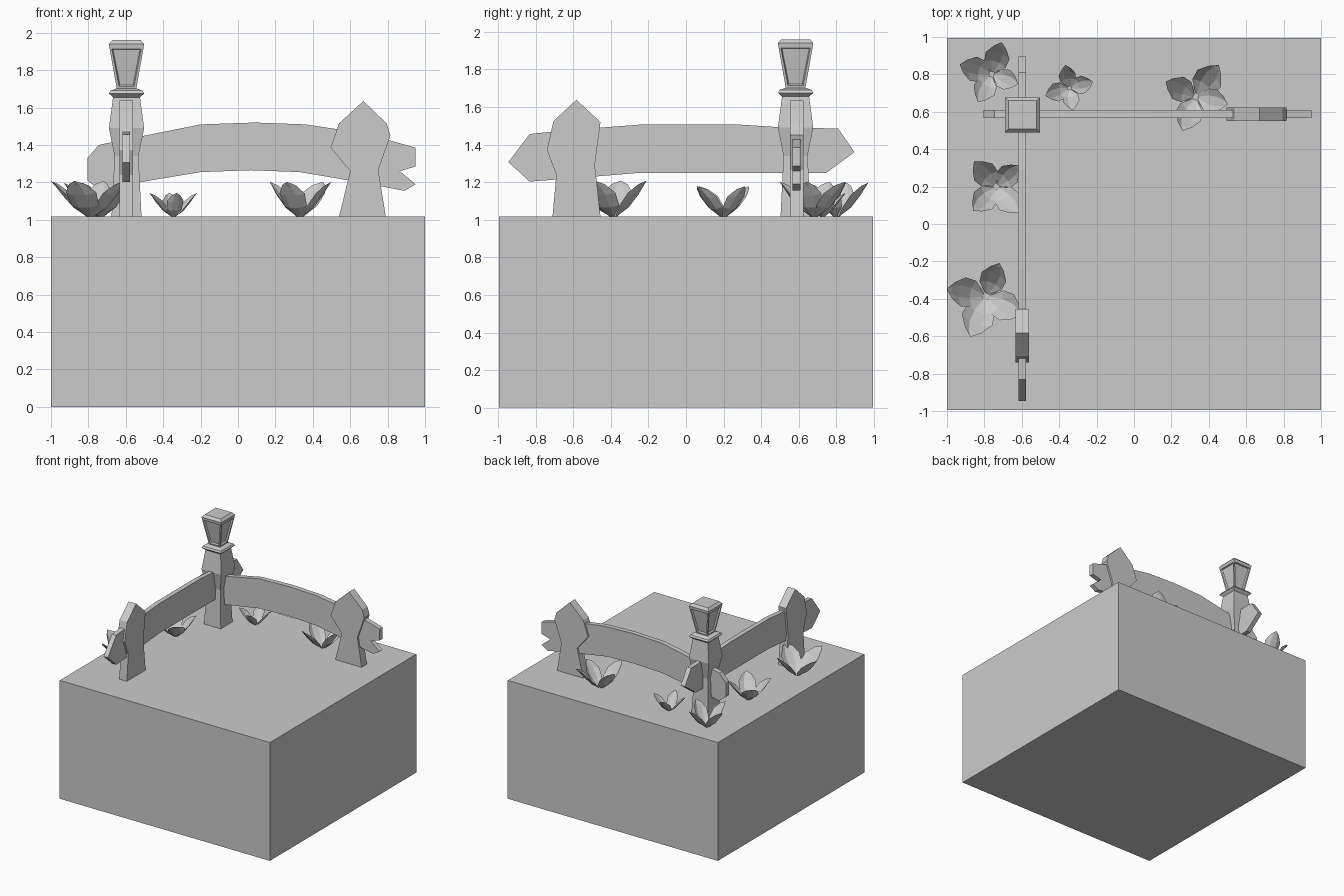
import bpy, bmesh, math
from mathutils import Vector

if "Cube" in bpy.data.objects:
    bpy.data.objects.remove(bpy.data.objects["Cube"])

TOP = 1.018  # ground height


def finish(bm, name):
    me = bpy.data.meshes.new(name)
    bm.to_mesh(me)
    bm.free()
    ob = bpy.data.objects.new(name, me)
    bpy.context.collection.objects.link(ob)
    return ob


def plank(name, profile, axis, centre, thick):
    """Extrude an outline (u, z) running along x or y, centred on the other axis."""
    bm = bmesh.new()

    def co(u, z, d):
        return (u, d, z) if axis == 'x' else (d, u, z)
    face = bm.faces.new([bm.verts.new(co(u, z, centre - thick / 2)) for u, z in profile])
    ext = bmesh.ops.extrude_face_region(bm, geom=[face])
    move = Vector((0, thick, 0)) if axis == 'x' else Vector((thick, 0, 0))
    bmesh.ops.translate(bm, vec=move, verts=[v for v in ext['geom'] if isinstance(v, bmesh.types.BMVert)])
    bmesh.ops.recalc_face_normals(bm, faces=bm.faces)
    return finish(bm, name)


def square_stack(name, cx, cy, levels, panel_levels=()):
    """Loft square sections (z, half width); chosen bands get recessed panels."""
    bm = bmesh.new()
    rings = [[bm.verts.new((cx + sx * h, cy + sy * h, z))
              for sx, sy in ((-1, -1), (1, -1), (1, 1), (-1, 1))] for z, h in levels]
    panels = []
    for i, (a, b) in enumerate(zip(rings, rings[1:])):
        for k in range(4):
            f = bm.faces.new((a[k], a[(k + 1) % 4], b[(k + 1) % 4], b[k]))
            if i in panel_levels:
                panels.append(f)
    bm.faces.new(rings[0][::-1])
    bm.faces.new(rings[-1])
    bm.normal_update()
    if panels:
        bmesh.ops.inset_individual(bm, faces=panels, thickness=0.018, depth=0)
        bmesh.ops.inset_individual(bm, faces=panels, thickness=0.008, depth=-0.012)
    return finish(bm, name)


def plant(name, cx, cy, height, petals):
    """Rosette of cupped, pointed leaves given as (angle, length)."""
    bm = bmesh.new()
    # distance out, height, half width, cup depth (fractions of the length)
    stations = [(0.08, 0.0, 0.07, 0.0), (0.40, 0.25, 0.33, 0.09),
                (0.68, 0.60, 0.37, 0.10), (0.88, 0.87, 0.20, 0.05)]
    for deg, r in petals:
        a = math.radians(deg)
        out, side = Vector((math.cos(a), math.sin(a), 0)), Vector((-math.sin(a), math.cos(a), 0))
        base = Vector((cx, cy, TOP))
        rows = []
        for d, z, w, cup in stations:
            rows.append([bm.verts.new(base + out * (d - cup * (abs(s) > 0.5)) * r + side * s * w * r
                                      + Vector((0, 0, z * height + cup * r * (abs(s) > 0.5) * 0.6)))
                         for s in (-1, -0.4, 0.4, 1)])
        tip = bm.verts.new(base + out * r + Vector((0, 0, height)))
        for p, q in zip(rows, rows[1:]):
            for k in range(3):
                bm.faces.new((p[k], q[k], q[k + 1], p[k + 1]))
        for k in range(3):
            bm.faces.new((rows[-1][k], tip, rows[-1][k + 1]))
    bm.normal_update()
    for f in bm.faces:
        if f.normal.z < 0:
            f.normal_flip()
    return finish(bm, name)


# ground block
bpy.ops.mesh.primitive_cube_add(size=1, location=(0, 0, TOP / 2))
ground = bpy.context.object
ground.name = "ground_block"
ground.scale = (2, 1.99, TOP)

# back fence: rail with splintered end, and pointed post
plank("back_rail", [(-.805, 1.33), (-.745, 1.40), (-.50, 1.45), (-.2, 1.51), (.09, 1.52), (.36, 1.51),
                    (.56, 1.48), (.81, 1.425), (.95, 1.385), (.95, 1.285), (.865, 1.26), (.95, 1.19),
                    (.89, 1.155), (.76, 1.18), (.51, 1.225), (.33, 1.255), (.07, 1.265), (-.2, 1.255),
                    (-.5, 1.205), (-.74, 1.16), (-.805, 1.21)], 'x', .588, .042)
plank("back_post", [(.54, TOP), (.60, 1.26), (.495, 1.385), (.54, 1.515), (.67, 1.635), (.795, 1.515),
                    (.815, 1.45), (.75, 1.265), (.79, TOP)], 'x', .588, .072)

# left fence: rail with pointed ends, and pointed post
plank("left_rail", [(-.945, 1.307), (-.832, 1.456), (-.70, 1.47), (-.459, 1.49), (-.245, 1.506),
                    (.288, 1.506), (.49, 1.493), (.81, 1.485), (.896, 1.36), (.747, 1.25), (.288, 1.25),
                    (-.245, 1.25), (-.459, 1.232), (-.832, 1.203)], 'y', -.597, .04)
plank("left_post", [(-.71, TOP), (-.69, 1.24), (-.74, 1.37), (-.705, 1.525), (-.583, 1.638), (-.455, 1.52),
                    (-.485, 1.29), (-.455, TOP)], 'y', -.597, .072)

# lamp post with collar, and lantern with recessed panels
LX, LY = -.596, .583
square_stack("lamp_post", LX, LY, [(TOP, .08), (1.34, .064), (1.49, .094), (1.655, .072),
                                   (1.675, .094), (1.69, .086), (1.702, .055)])
square_stack("lantern", LX, LY, [(1.70, .052), (1.925, .092), (1.94, .094), (1.96, .076)], (0,))

# leafy plants
plants = [(-.76, .80, .18, [(73, .18), (163, .18), (244, .165), (340, .15)]),
          (-.345, .727, .125, [(100, .125), (15, .13), (278, .12), (198, .135)]),
          (.33, .68, .185, [(54, .21), (153, .18), (249, .195), (347, .175)]),
          (-.735, .20, .16, [(132, .18), (43, .165), (226, .18), (310, .185)]),
          (-.79, -.385, .19, [(68, .19), (170, .215), (249, .235), (331, .215)])]
for i, args in enumerate(plants):
    plant(f"leafy_plant_{i + 1}", *args)
